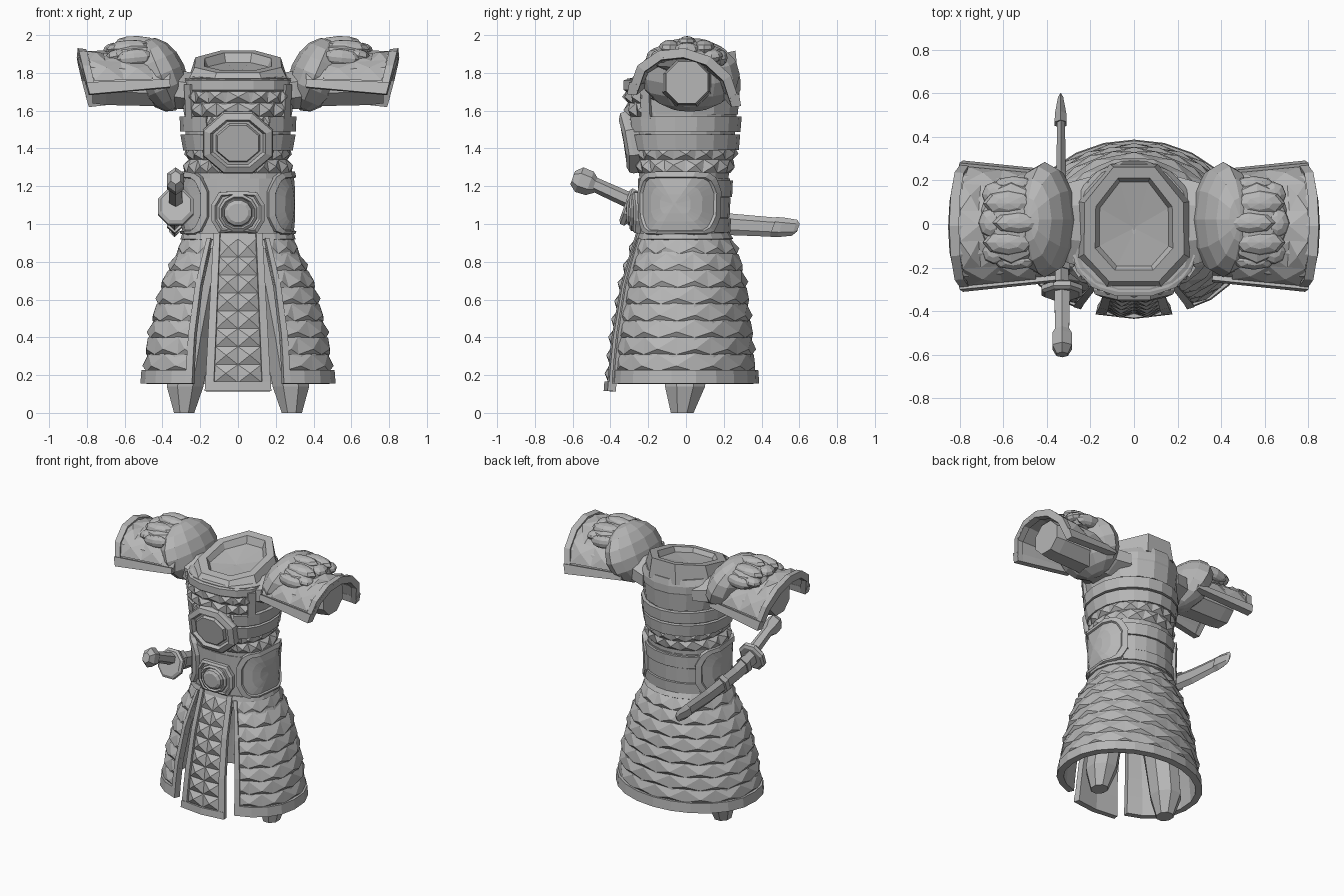
import bpy, bmesh, math
from math import sin, cos, pi
from mathutils import Vector, Matrix

cube = bpy.data.objects.get("Cube")
if cube:
    bpy.data.objects.remove(cube, do_unlink=True)

grey = bpy.data.materials.new("armour_grey")
grey.use_nodes = True
COLOUR = (0.47, 0.47, 0.47, 1)
grey.diffuse_color = COLOUR
grey.node_tree.nodes["Principled BSDF"].inputs["Base Color"].default_value = COLOUR


def finish(bm, name, mirror=False, recalc=True):
    if recalc:
        bmesh.ops.recalc_face_normals(bm, faces=bm.faces[:])
    me = bpy.data.meshes.new(name)
    bm.to_mesh(me)
    bm.free()
    me.materials.append(grey)
    ob = bpy.data.objects.new(name, me)
    bpy.context.collection.objects.link(ob)
    if mirror:
        ob.modifiers.new("mirror", 'MIRROR')
    return ob


def loft(name, rings, mirror=False):
    """Skin a list of point rings and cap both ends."""
    bm = bmesh.new()
    rows = [[bm.verts.new(p) for p in r] for r in rings]
    n = len(rows[0])
    for a, b in zip(rows, rows[1:]):
        for i in range(n):
            j = (i + 1) % n
            bm.faces.new((a[i], a[j], b[j], b[i]))
    bm.faces.new(rows[0][::-1])
    bm.faces.new(rows[-1])
    return finish(bm, name, mirror)


def lift(f, u, v, d):
    """Point on surface f pushed out by d along its normal."""
    e = 0.002
    n = (f(u + e, v) - f(u - e, v)).cross(f(u, v + e) - f(u, v - e))
    return f(u, v) + n.normalized() * d


def slab(name, f, u0, u1, v0, v1, nu, nv, d0, d1, mirror=False):
    """Thick plate that follows surface f."""
    bm = bmesh.new()
    g = [[[bm.verts.new(lift(f, u0 + (u1 - u0) * i / nu, v0 + (v1 - v0) * j / nv, d))
           for j in range(nv + 1)] for i in range(nu + 1)] for d in (d0, d1)]
    for s in g:
        for i in range(nu):
            for j in range(nv):
                bm.faces.new((s[i][j], s[i + 1][j], s[i + 1][j + 1], s[i][j + 1]))
    a, b = g
    for i in range(nu):
        for j in (0, nv):
            bm.faces.new((a[i][j], a[i + 1][j], b[i + 1][j], b[i][j]))
    for j in range(nv):
        for i in (0, nu):
            bm.faces.new((a[i][j], a[i][j + 1], b[i][j + 1], b[i][j]))
    return finish(bm, name, mirror)


def scales(name, f, u0, u1, v0, v1, cols, rows, h, peak=0.5, stagger=False, mirror=False):
    """Sheet of pyramid scales on surface f."""
    bm = bmesh.new()
    for r in range(rows):
        edges = list(range(cols + 1))
        if stagger and r % 2:
            edges = [0] + [i + 0.5 for i in range(cols)] + [cols]
        a, b = (v0 + (v1 - v0) * k / rows for k in (r, r + 1))
        for l, m in zip(edges, edges[1:]):
            l, m = (u0 + (u1 - u0) * k / cols for k in (l, m))
            c = [bm.verts.new(lift(f, u, v, 0.004)) for u, v in ((l, a), (m, a), (m, b), (l, b))]
            top = bm.verts.new(lift(f, (l + m) / 2, a + (b - a) * peak, h))
            for i in range(4):
                bm.faces.new((c[i], c[(i + 1) % 4], top))
    bmesh.ops.remove_doubles(bm, verts=bm.verts[:], dist=0.0005)
    return finish(bm, name, mirror, False)


def medallion(name, f, cu, cv, ru, rv, n, steps, power=1.0, wave=0.0, mirror=False):
    """Framed boss on surface f; steps are (scale, height) from rim to middle."""
    rings = []
    for s, d in steps:
        loop = []
        for i in range(n):
            t = 2 * pi * (i + 0.5) / n
            c, q = cos(t), sin(t)
            k = s * (1 + wave * cos(6 * t))
            loop.append(lift(f, cu + ru * k * math.copysign(abs(c) ** power, c),
                             cv + rv * k * math.copysign(abs(q) ** power, q), d))
        rings.append(loop)
    return loft(name, rings, mirror)


# Body outline: height, half width, front depth, back depth
BODY = [(.10, .50, .40, .37), (.23, .49, .39, .36), (.39, .475, .375, .35),
        (.68, .40, .325, .315), (.80, .345, .29, .285), (.87, .305, .265, .265),
        (.95, .28, .245, .215), (1.27, .28, .25, .23), (1.35, .255, .265, .25),
        (1.45, .28, .285, .26), (1.57, .285, .30, .27), (1.72, .295, .31, .28), (1.80, .30, .32, .28)]


def outline(z):
    z = min(max(z, BODY[0][0]), BODY[-1][0])
    for p, q in zip(BODY, BODY[1:]):
        if z <= q[0]:
            t = (z - p[0]) / (q[0] - p[0])
            return [p[i] + (q[i] - p[i]) * t for i in (1, 2, 3)]


def oval(a, rx, yf, yb):
    """Rounded outline, boxier in front than behind, widest a little forward."""
    s, c = sin(a), cos(a)
    mid = -.07 * rx
    p, ry = (.8, yf + mid) if c > 0 else (1, yb - mid)
    return (rx * math.copysign(abs(s) ** p, s), mid - ry * math.copysign(abs(c) ** p, c))


def body(a, z):
    return Vector((*oval(a, *outline(z)), z))


def front(x, z):
    return Vector((x, .6 * x * x - outline(z)[1], z))


def ring(n, rx, yf, yb, z, tilt=0):
    pts = [oval(2 * pi * (i + .5) / n, rx, yf, yb) for i in range(n)]
    return [(x, y, z + tilt * y) for x, y in pts]


# Torso
loft("torso", [ring(20, *outline(z), z) for z in (.87, .95, 1.27, 1.35, 1.45, 1.57, 1.72, 1.77)])
loft("shoulder_yoke", [ring(16, .29, .30, .28, 1.58), ring(16, .305, .32, .29, 1.70),
                       ring(16, .305, .335, .295, 1.71), ring(16, .305, .335, .295, 1.76),
                       ring(16, .27, .30, .285, 1.79, .06)])
loft("neck_collar", [ring(8, .285, .325, .30, 1.76, .05), ring(8, .245, .28, .285, 1.86, .22),
                     ring(8, .19, .225, .23, 1.86, .22), ring(8, .17, .205, .21, 1.82, .18),
                     ring(8, .01, .05, -.03, 1.80)])
scales("belly_scales", body, 0.5, 2 * pi - 0.5, 1.27, 1.41, 14, 2, .025, .5, True)
scales("front_scales", body, -.55, .55, 1.27, 1.57, 4, 4, .025, .5, True)
scales("chest_scales", body, -.95, .95, 1.57, 1.71, 6, 2, .032, .5, True)
for k, (z0, z1) in enumerate(((1.395, 1.475), (1.49, 1.57))):
    slab(f"rib_band_{k}", body, .5, 2 * pi - .5, z0, z1, 16, 1, -.01, .025)
slab("chest_side_strap", body, .85, 1.05, 1.56, 1.74, 1, 2, 0, .025, True)
medallion("chest_emblem", front, 0, 1.435, .195, .175, 8,
          [(1, -.03), (1, .03), (.95, .05), (.76, .06), (.70, .035), (.62, .035), (.57, .055)])

# Belt
slab("belt_core", body, 0, 2 * pi, .95, 1.24, 20, 2, -.02, .005)
medallion("belt_side_plate", body, 1.45, 1.105, .95, .17, 20,
          [(1, -.02), (1, .032), (.86, .035), (.83, .022), (.55, .022), (.3, .022), (.05, .022)],
          .5, .025, True)
for k, (z0, z1, d) in enumerate(((.95, 1.03, .02), (1.035, 1.14, .012), (1.145, 1.23, .02))):
    slab(f"belt_back_band_{k}", body, 2.3, 2 * pi - 2.3, z0, z1, 6, 1, -.01, d)
medallion("belt_front_plate", front, 0, 1.06, .135, .115, 16,
          [(1, -.02), (1, .03), (.86, .04), (.8, .028)], .6, .05)
medallion("belt_buckle", front, 0, 1.06, .10, .10, 12,
          [(1, 0), (1, .045), (.86, .055), (.78, .04), (.74, .04), (.68, .06), (.5, .07)])
slab("belt_lower_trim", body, 0, 2 * pi, .915, .95, 20, 1, -.02, .015)

# Skirt, open at the front
EDGE = .41
FAR = 2 * pi - EDGE
slab("skirt_lining", body, EDGE, FAR, .16, .93, 20, 6, -.025, 0)
scales("skirt_scales", body, EDGE, FAR, .22, .93, 12, 8, .018, .3, True)
slab("skirt_hem", body, EDGE, FAR, .155, .225, 20, 1, -.025, .022)
slab("skirt_front_edge", body, EDGE, EDGE + .08, .16, .92, 1, 6, -.02, .022, True)


# Front panel
def panel(u, z):
    return Vector((u * (.125 + .045 * (.93 - z) / .8), -outline(z)[1] - .012 + .02 * u * u, z))


slab("panel_back", panel, -1, 1, .12, .95, 2, 6, -.02, 0)
scales("panel_scales", panel, -.75, .75, .16, .92, 2, 8, .03)
slab("panel_side_border", panel, .74, 1, .12, .95, 1, 6, -.02, .02, True)
slab("panel_hem", panel, -1, 1, .115, .165, 2, 1, -.02, .025)


# Legs and arms
def leg_ring(x, y, rx, ry, z):
    return [(x + rx * cos(t), y + ry * sin(t), z) for t in (2 * pi * (i + .5) / 8 for i in range(8))]


loft("leg", [leg_ring(.285, -.02, .058, .065, 0), leg_ring(.28, -.005, .105, .115, .14),
             leg_ring(.24, 0, .11, .13, .4), leg_ring(.15, 0, .12, .15, .9)], True)
loft("arm_stub", [[(x, .005 + ry * cos(t), z + rz * sin(t)) for t in (2 * pi * (i + .5) / 8 for i in range(8))]
                  for x, ry, rz, z in ((.20, .23, .10, 1.70), (.30, .20, .11, 1.71), (.45, .14, .125, 1.74),
                                       (.70, .13, .13, 1.75), (.77, .12, .12, 1.75))], True)


# Shoulder guards
def guard(u, v):
    t = v * 1.45
    h = (cos(t) - cos(1.45)) / (1 - cos(1.45))
    y = -.01 + (.245 + .045 * u) * sin(t)
    low, high = 1.685 - .05 * u, 1.86 + .055 * u
    return Vector((.36 + u * (.42 + .07 * h ** .7), y, low + (high - low) * h ** .8 - .11 * y))


VMAX = .98
slab("shoulder_plate", guard, 0, 1, -VMAX, VMAX, 3, 6, -.025, 0, True)
scales("shoulder_scales", guard, .2, .9, -.85, .85, 2, 5, .018, .5, True, True)
slab("shoulder_outer_rim", guard, .91, 1, -VMAX, VMAX, 1, 6, -.035, .015, True)
for k, v in enumerate((-VMAX, VMAX - .11)):
    slab(f"shoulder_lower_rim_{k}", guard, 0, 1, v, v + .11, 3, 1, -.035, .015, True)


def lump(name, pos, size, turn=0, u=8, v=6):
    bm = bmesh.new()
    m = Matrix.Translation(pos) @ Matrix.Rotation(turn, 4, 'Y') @ Matrix.Diagonal((*size, 1))
    bmesh.ops.create_uvsphere(bm, u_segments=u, v_segments=v, radius=1, matrix=m)
    return finish(bm, name, True)


lump("shoulder_dome", (.41, .02, 1.79), (.135, .265, .205), .40, 12, 8)
lump("mask_base", (.56, .005, 1.885), (.155, .21, .085), .1, 10)
lump("mask_snout", (.655, .005, 1.92), (.06, .07, .04), .1)
lump("mask_crest", (.53, .005, 1.955), (.12, .05, .04), -.05)
for k, s in enumerate((-1, 1)):
    lump(f"mask_brow_{k}", (.575, .005 + s * .09, 1.93), (.12, .06, .045), .05)
    lump(f"mask_cheek_{k}", (.64, .005 + s * .13, 1.89), (.06, .06, .035), .2)
    lump(f"mask_curl_{k}", (.55, .005 + s * .175, 1.88), (.10, .04, .045), .1)


# Sword: sections are depth, height, half width, half height
def blade(name, x, path, n=6):
    rings = []
    for y, z, w, h in path:
        rings.append([(x + w * cos(t), y + .35 * h * sin(t), z + h * sin(t))
                      for t in (2 * pi * (i + .5) / n for i in range(n))])
    return loft(name, rings)


blade("sword_handle", -.33, [(-.52, 1.225, .036, .036), (-.30, 1.125, .042, .04)])
blade("sword_pommel", -.33, [(-.60, 1.245, .03, .035), (-.565, 1.235, .052, .065),
                             (-.51, 1.215, .052, .062), (-.475, 1.20, .03, .035)])
blade("sword_hand_guard", -.33, [(-.325, 1.10, .085, .085), (-.315, 1.095, .102, .102),
                                 (-.295, 1.085, .102, .102), (-.285, 1.08, .085, .085)], 8)
blade("sword_sheath", -.335, [(-.29, 1.09, .042, .06), (-.1, 1.04, .036, .058), (.23, .998, .026, .056),
                              (.47, .983, .02, .05)])
blade("sheath_tip", -.337, [(.46, .985, .032, .052), (.50, .982, .03, .052), (.575, .98, .014, .042),
                            (.595, .98, .004, .02)])
for k, (y, z) in enumerate(((-.2, 1.065), (.05, 1.02))):
    blade(f"sheath_ring_{k}", -.335, [(y - .02, z + .004, .048, .07), (y + .02, z - .004, .048, .07)])
